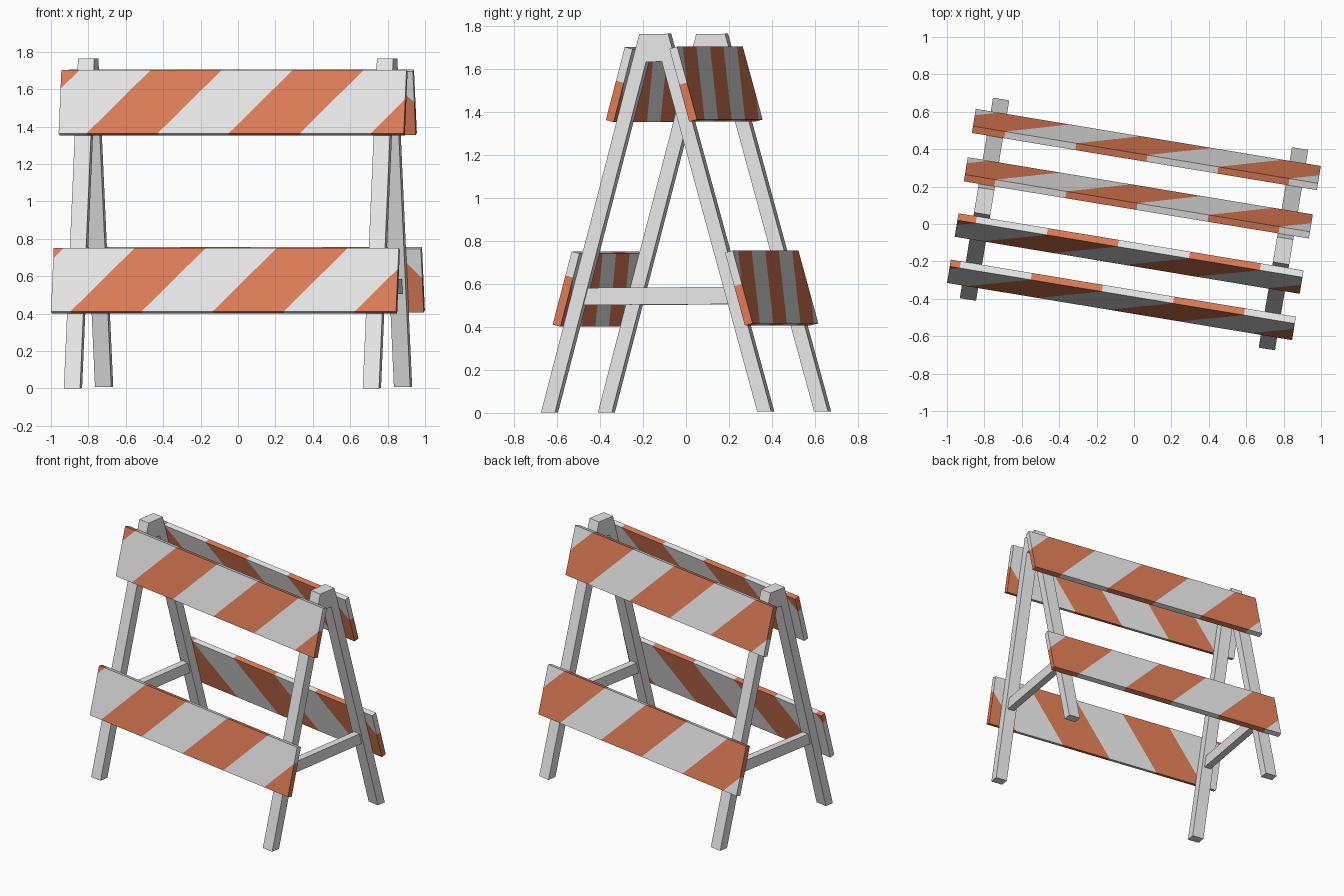
import bpy, bmesh, math
from mathutils import Matrix, Vector

if "Cube" in bpy.data.objects:
    bpy.data.objects.remove(bpy.data.objects["Cube"])

def material(name, rgb):
    m = bpy.data.materials.new(name)
    m.diffuse_color = (*rgb, 1)
    m.use_nodes = True
    m.node_tree.nodes["Principled BSDF"].inputs["Base Color"].default_value = m.diffuse_color
    return m

WHITE = material("white", (0.80, 0.80, 0.80))
ORANGE = material("orange", (0.72, 0.20, 0.09))

# whole barricade is turned a little about z
ROOT = (Matrix.Translation((0, 0, 0.004)) @ Matrix.Rotation(math.radians(-9.4), 4, 'Z')
        @ Matrix.Rotation(math.radians(0.35), 4, 'X'))
LEAN = math.atan(0.27)          # slope of the legs
FOOT = 0.543                    # outer foot distance from centre

def finish(bm, name):
    bmesh.ops.recalc_face_normals(bm, faces=bm.faces)
    bm.transform(ROOT)
    me = bpy.data.meshes.new(name)
    bm.to_mesh(me)
    bm.free()
    me.materials.append(WHITE)
    me.materials.append(ORANGE)
    ob = bpy.data.objects.new(name, me)
    bpy.context.collection.objects.link(ob)

def box(bm, lo, hi):
    lo, hi = Vector(lo), Vector(hi)
    size = hi - lo
    bmesh.ops.create_cube(bm, size=1, matrix=Matrix.Translation((lo + hi) / 2)
                          @ Matrix.Diagonal((*size, 1)))

def a_frame(name, x):
    # A-shaped leg outline, extruded along x
    half = [(0.068, 1.76), (FOOT, 0), (0.477, 0), (0.037, 1.63)]
    outline = half + [(-y, z) for y, z in reversed(half)]
    bm = bmesh.new()
    f = bm.faces.new([bm.verts.new((x - 0.044, y, z)) for y, z in outline])
    r = bmesh.ops.extrude_face_region(bm, geom=[f])
    bmesh.ops.translate(bm, vec=(0.088, 0, 0),
                        verts=[v for v in r['geom'] if isinstance(v, bmesh.types.BMVert)])
    finish(bm, name)

def brace(name, x):
    bm = bmesh.new()
    box(bm, (x - 0.026, -0.345, 0.50), (x + 0.026, 0.345, 0.58))
    finish(bm, name)

def board(name, z, first, rear):
    # striped plank: cut along slanted planes, bands coloured alternately
    length, thick, height, step, slope = 0.935, 0.038, 0.352, 0.385, 0.95
    bm = bmesh.new()
    box(bm, (-length, -thick, 0), (length, 0, height))
    for k in range(-2, 6):
        bmesh.ops.bisect_plane(bm, geom=bm.verts[:] + bm.edges[:] + bm.faces[:],
                               plane_co=(first + k * step, 0, 0), plane_no=(1, 0, -slope))
    for f in bm.faces:
        c = f.calc_center_median()
        band = math.floor((c.x - slope * c.z - first) / step)
        f.material_index = 1 if band % 2 == 0 else 0
    place = Matrix.Translation((0, -(FOOT - 0.27 * z), z)) @ Matrix.Rotation(-LEAN, 4, 'X')
    if rear:
        place = Matrix.Rotation(math.pi, 4, 'Z') @ place
    bm.transform(place)
    finish(bm, name)

for side, x in (("left", -0.81), ("right", 0.81)):
    a_frame(side + "_leg_frame", x)
    brace(side + "_cross_brace", x)

board("front_upper_board", 1.35, -0.785, False)
board("front_lower_board", 0.40, -0.83, False)
board("rear_upper_board", 1.35, -0.335, True)
board("rear_lower_board", 0.40, -0.345, True)
